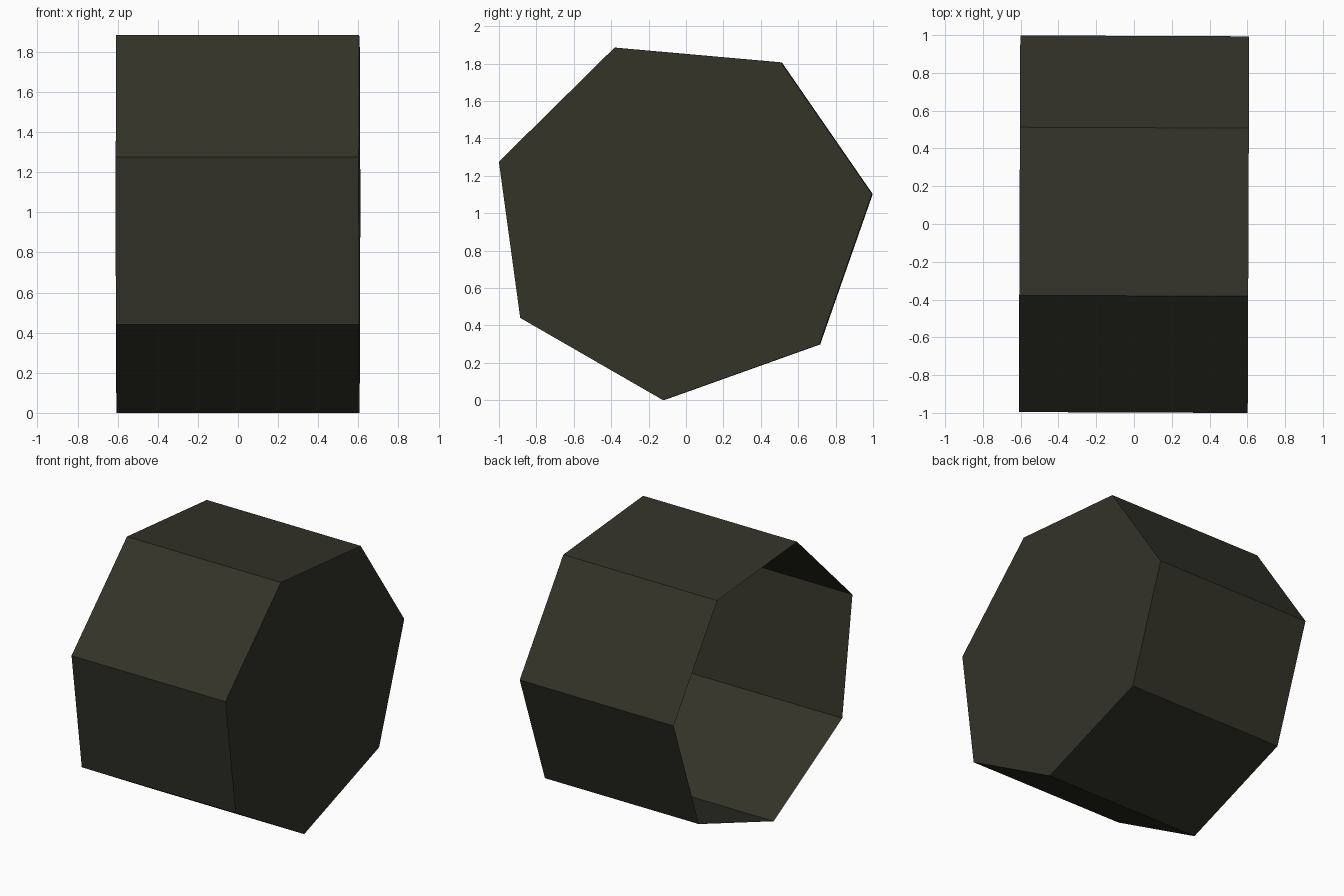
import bpy, bmesh

if "Cube" in bpy.data.objects:
    bpy.data.objects.remove(bpy.data.objects["Cube"])

# Seven-sided cross-section as (y, z)
PROFILE = [(-0.12, 0.0), (0.715, 0.298), (0.996, 1.102), (0.51, 1.806),
           (-0.38, 1.885), (-0.998, 1.275), (-0.884, 0.44)]
HALF_LENGTH = 0.606
TWIST = 0.004  # tiny turn about z

mat = bpy.data.materials.new("dark olive")
mat.diffuse_color = (0.033, 0.033, 0.022, 1.0)
mat.use_nodes = True
mat.node_tree.nodes["Principled BSDF"].inputs["Base Color"].default_value = mat.diffuse_color

# Thin-walled cup: side walls, closed on +x, open on -x
bm = bmesh.new()


def ring(x):
    return [bm.verts.new((x + TWIST * y, y - TWIST * x, z)) for y, z in PROFILE]


left, right = ring(-HALF_LENGTH), ring(HALF_LENGTH)
for i in range(len(PROFILE)):
    j = (i + 1) % len(PROFILE)
    bm.faces.new((left[i], left[j], right[j], right[i]))
bm.faces.new(right)  # end cap
bmesh.ops.recalc_face_normals(bm, faces=bm.faces[:])
cap = max(bm.faces, key=lambda f: f.calc_center_median().x)
if cap.normal.x < 0:
    bmesh.ops.reverse_faces(bm, faces=bm.faces[:])

mesh = bpy.data.meshes.new("seven_sided_cup")
bm.to_mesh(mesh)
bm.free()
mesh.materials.append(mat)
cup = bpy.data.objects.new("seven_sided_cup", mesh)
bpy.context.collection.objects.link(cup)
